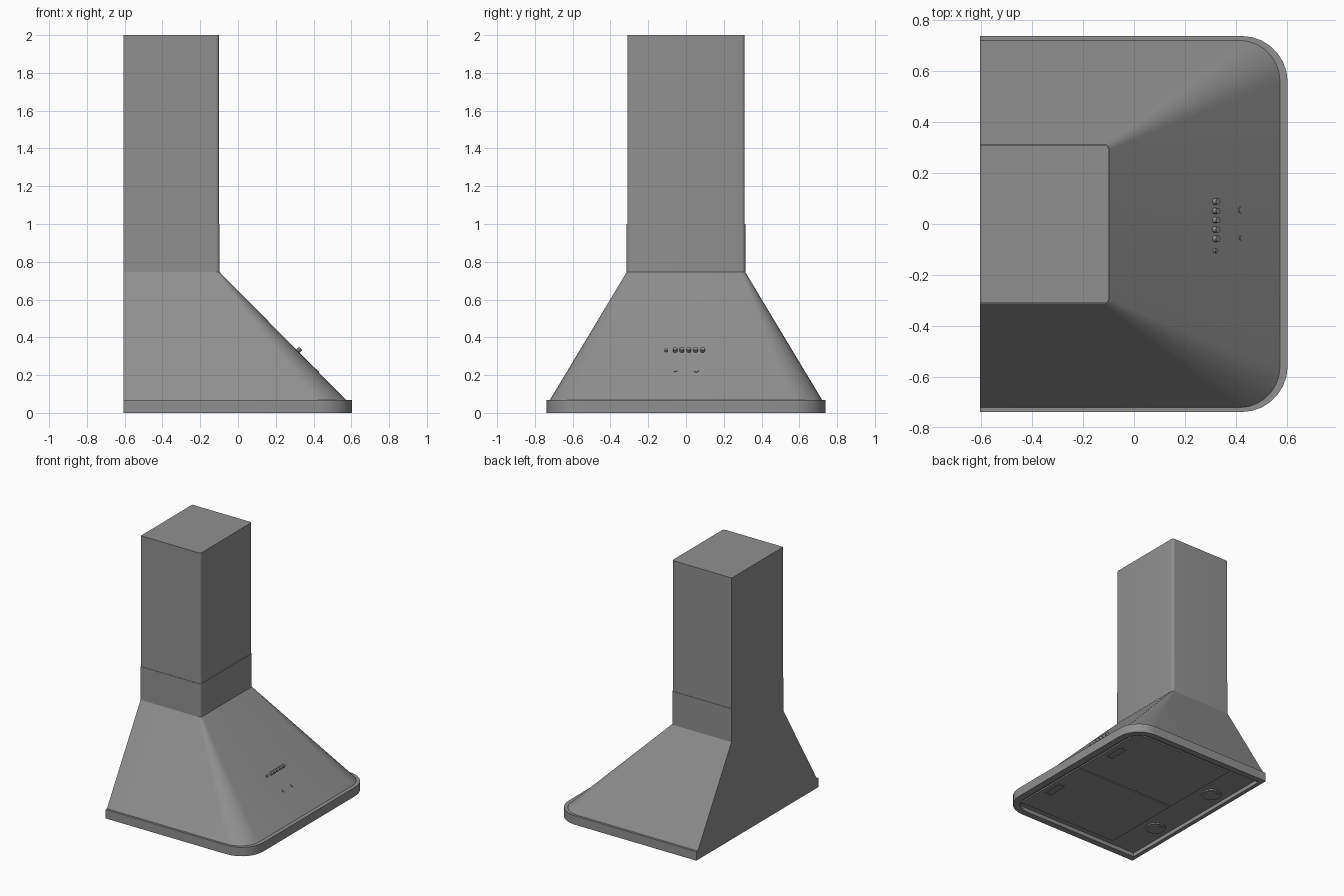
import bpy
import bmesh
from math import pi, cos, sin, radians
from mathutils import Matrix, Vector

default = bpy.data.objects.get("Cube")
if default:
    bpy.data.objects.remove(default, do_unlink=True)

# Brushed metal, used on every part
STEEL = (0.28, 0.28, 0.28, 1)
steel = bpy.data.materials.new("steel_grey")
steel.use_nodes = True
steel.diffuse_color = STEEL
steel.node_tree.nodes["Principled BSDF"].inputs["Base Color"].default_value = STEEL

BACK = -0.605


def finish(name, bm):
    bmesh.ops.recalc_face_normals(bm, faces=bm.faces)
    mesh = bpy.data.meshes.new(name)
    bm.to_mesh(mesh)
    bm.free()
    mesh.materials.append(steel)
    mesh.shade_smooth()
    mesh.set_sharp_from_angle(angle=radians(30))
    obj = bpy.data.objects.new(name, mesh)
    bpy.context.collection.objects.link(obj)
    return obj


def outline(back, front, half, radius, z, steps=7):
    """Rectangle with square back corners and rounded front corners."""
    pts = [(back, -half, z)]
    for side, start in ((-1, -pi / 2), (1, 0)):
        for i in range(steps + 1):
            a = start + pi / 2 * i / steps
            pts.append((front - radius + radius * cos(a),
                        side * (half - radius) + radius * sin(a), z))
    return pts + [(back, half, z)]


def loft(name, rings):
    bm = bmesh.new()
    loops = [[bm.verts.new(p) for p in ring] for ring in rings]
    for low, high in zip(loops, loops[1:]):
        for i in range(len(low)):
            j = (i + 1) % len(low)
            bm.faces.new((low[i], low[j], high[j], high[i]))
    bm.faces.new(loops[0])
    bm.faces.new(loops[-1])
    return finish(name, bm)


def box(name, centre, size):
    bm = bmesh.new()
    bmesh.ops.create_cube(bm, size=1, matrix=Matrix.Translation(centre)
                          @ Matrix.Diagonal((*size, 1)))
    return finish(name, bm)


def disc(name, centre, radius, depth, normal, sides=20):
    bm = bmesh.new()
    turn = Vector(normal).to_track_quat("Z", "Y").to_matrix().to_4x4()
    bmesh.ops.create_cone(bm, cap_ends=True, segments=sides, radius1=radius,
                          radius2=radius, depth=depth,
                          matrix=Matrix.Translation(centre) @ turn)
    return finish(name, bm)


# Rim with a recessed underside
loft("base_rim", [
    outline(BACK + 0.03, 0.55, 0.69, 0.13, 0.03),
    outline(BACK + 0.03, 0.55, 0.69, 0.13, 0),
    outline(BACK, 0.603, 0.738, 0.18, 0),
    outline(BACK, 0.603, 0.738, 0.18, 0.068),
])

# Sloping canopy
loft("canopy", [
    outline(BACK, 0.575, 0.722, 0.16, 0.066),
    outline(BACK, -0.097, 0.314, 0.02, 0.745),
])

# Telescopic chimney: the lower sleeve is slightly wider
loft("chimney_lower", [outline(BACK, -0.097, 0.314, 0.02, z) for z in (0.745, 1.0)])
loft("chimney_upper", [outline(BACK, -0.1, 0.311, 0.018, z) for z in (1.0, 2.0)])

# Controls on the front slope
slope = Vector((1, 0, 1)).normalized()


def on_slope(y, z):
    return Vector((0.645 - z, y, z))


for i in range(5):
    y = 0.088 - 0.0365 * i
    disc(f"button_{i + 1}", on_slope(y, 0.328) + slope * 0.008, 0.012, 0.022, slope)
disc("indicator_light", on_slope(-0.105, 0.328) + slope * 0.004, 0.008, 0.014, slope)
for y, radius in ((0.055, 0.013), (-0.055, 0.009)):
    disc("control_mark", on_slope(y, 0.225), radius, 0.004, slope)

# Underside: filters with slotted handles, and lamps
for side, label in ((1, "left"), (-1, "right")):
    box(f"filter_{label}", (0.085, side * 0.323, 0.026), (0.85, 0.635, 0.012))
    for x in (0.425, 0.475):
        box(f"filter_handle_{label}", (x, side * 0.34, 0.018), (0.008, 0.16, 0.008))
    for end in (-1, 1):
        box(f"filter_handle_end_{label}", (0.45, side * 0.34 + end * 0.076, 0.018),
            (0.05, 0.008, 0.008))
    disc(f"lamp_ring_{label}", (-0.46, side * 0.31, 0.026), 0.07, 0.012, (0, 0, 1), 32)
    disc(f"lamp_lens_{label}", (-0.46, side * 0.31, 0.02), 0.05, 0.01, (0, 0, 1), 32)
